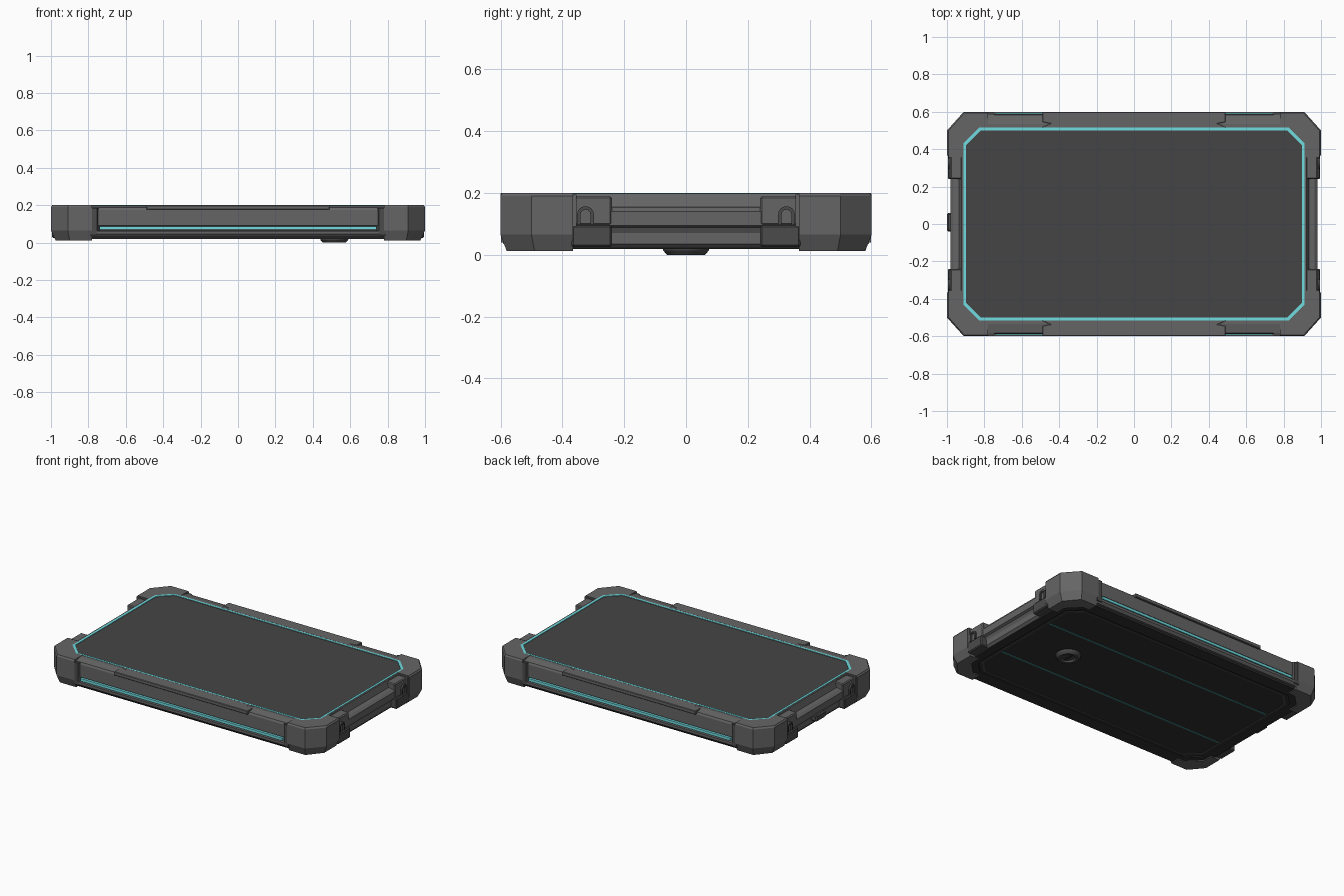
import bpy, bmesh, math
from mathutils import Vector

if "Cube" in bpy.data.objects:
    bpy.data.objects.remove(bpy.data.objects["Cube"])


def material(name, r, g, b):
    m = bpy.data.materials.new(name)
    m.diffuse_color = (r, g, b, 1)
    m.use_nodes = True
    m.node_tree.nodes["Principled BSDF"].inputs["Base Color"].default_value = m.diffuse_color
    return m


GREY = material("shell_grey", 0.13, 0.13, 0.13)
DARK = material("rubber_dark", 0.07, 0.07, 0.07)
BLACK = material("base_black", 0.03, 0.03, 0.03)
GLASS = material("glass", 0.06, 0.06, 0.06)
CYAN = material("cyan_trim", 0.16, 0.72, 0.75)
TEAL = material("teal_trim", 0.06, 0.30, 0.30)


def place(axis, u, v, w):
    return {"X": (w, u, v), "Y": (u, w, v), "Z": (u, v, w)}[axis]


def finish(name, bm, mat, mirror="", bevel=0):
    bmesh.ops.recalc_face_normals(bm, faces=bm.faces)
    me = bpy.data.meshes.new(name)
    bm.to_mesh(me)
    bm.free()
    me.materials.append(mat)
    ob = bpy.data.objects.new(name, me)
    bpy.context.collection.objects.link(ob)
    if bevel:
        b = ob.modifiers.new("bevel", "BEVEL")
        b.width, b.segments, b.limit_method = bevel, 1, "ANGLE"
    if mirror:
        m = ob.modifiers.new("mirror", "MIRROR")
        m.use_axis = ("x" in mirror, "y" in mirror, False)
        m.use_mirror_merge = False
    return ob


def loft(name, loops, mat, mirror="", bevel=0, closed=False):
    """Skin a list of equal-length loops; cap the ends, or close into a ring."""
    bm = bmesh.new()
    rows = [[bm.verts.new(p) for p in lp] for lp in loops]
    n = len(rows[0])
    for a, b in zip(rows, rows[1:] + (rows[:1] if closed else [])):
        for i in range(n):
            j = (i + 1) % n
            bm.faces.new((a[i], a[j], b[j], b[i]))
    if not closed:
        bm.faces.new(rows[0])
        bm.faces.new(rows[-1])
    return finish(name, bm, mat, mirror, bevel)


def prism(name, pts, axis, a, b, mat, mirror="", bevel=0):
    return loft(name, [[place(axis, u, v, w) for u, v in pts] for w in (a, b)],
                mat, mirror, bevel)


def box(name, x, y, z, mat, mirror="", bevel=0):
    pts = [(x[0], y[0]), (x[1], y[0]), (x[1], y[1]), (x[0], y[1])]
    return prism(name, pts, "Z", z[0], z[1], mat, mirror, bevel)


def octagon(x, y, c, z):
    q = [(x, y - c), (x - c, y), (c - x, y), (-x, y - c),
         (-x, c - y), (c - x, -y), (x - c, -y), (x, c - y)]
    return [(u, v, z) for u, v in q]


def ring(name, outer, inner, z0, z1, mat):
    return loft(name, [octagon(*outer, z0), octagon(*outer, z1),
                       octagon(*inner, z1), octagon(*inner, z0)], mat, closed=True)


# Screen slab, glowing screen border, base plate and its raised rim
loft("screen", [octagon(.90, .505, .08, z) for z in (.04, .196)], GLASS)
ring("screen_border", (.912, .516, .086), (.897, .501, .080), .18, .2, CYAN)
loft("base_plate", [octagon(.93, .56, .09, z) for z in (.024, .06)], BLACK)
ring("base_rim", (.94, .57, .09), (.88, .485, .08), .018, .05, BLACK)
ring("base_inner_rim", (.865, .47, .08), (.855, .46, .078), .021, .03, DARK)

# Long side rails with the light strip channel, profile in y-z
long_profile = [(.50, .198), (.535, .198), (.582, .188), (.588, .175), (.588, .092),
                (.575, .088), (.575, .066), (.598, .062), (.598, .045), (.585, .03), (.50, .03)]
prism("long_rail", long_profile, "X", -.79, .79, GREY, "y")
box("light_strip", (-.74, .74), (.57, .594), (.069, .086), CYAN, "y")
prism("rail_end_cheek", [(.735, .57), (.79, .57), (.79, .599), (.755, .599)],
      "Z", .04, .185, DARK, "xy")

# Raised grip bar along the middle of each long edge
prism("edge_grip", [(-.50, .514), (.50, .514), (.45, .537), (.49, .545), (.49, .60),
                    (-.49, .60), (-.49, .545), (-.45, .537)], "Z", .176, .2, GREY, "y", .003)

# Short side rails, stepped and undercut, profile in x-z
short_profile = [(.90, .198), (.922, .198), (.935, .155), (.965, .152), (.98, .14),
                 (.98, .095), (.965, .088), (.955, .07), (.955, .035), (.94, .022), (.89, .022)]
prism("short_rail", short_profile, "Y", -.38, .38, GREY, "x")

# Corner bumpers, tapered at the bottom
outer = [(1, .365), (1, .50), (.91, .60), (.78, .60)]
top = [(.993, .365), (.993, .497), (.907, .594), (.78, .594)]
low = [(.975, .365), (.975, .49), (.90, .58), (.78, .58)]
inner = [(.78, .514), (.828, .514), (.91, .432), (.91, .365)]
loft("corner_bumper", [[(x, y, z) for x, y in o + inner] for o, z in
                       ((low, .012), (outer, .065), (outer, .19), (top, .2))], GREY, "xy")

# Latches beside each corner: lower block, upper block, arched loop
box("latch_base", (.92, .995), (.24, .37), (.025, .095), DARK, "xy", .006)
box("latch_block", (.91, .983), (.24, .37), (.095, .19), GREY, "xy", .006)
box("latch_shoulder", (.92, .993), (.355, .37), (.09, .195), GREY, "xy")


def arch(r, foot):
    pts = [(.325 + r * math.cos(t), .13 + r * math.sin(t))
           for t in [math.pi * i / 8 for i in range(9)]]
    return [(.325 + r, foot)] + pts + [(.325 - r, foot)]


prism("latch_loop", arch(.027, .097) + arch(.016, .097)[::-1], "X", .975, .994, DARK, "xy")

# Port cover on the left side
box("port_cover", (-1, -.95), (-.04, .06), (.055, .10), DARK, bevel=.008)

# Lines and round lens housing on the underside
box("base_line", (-.85, .85), (.215, .225), (.021, .03), TEAL, "y")
lens_profile = [(.078, .03), (.074, .014), (.062, 0), (.046, 0), (.040, .012)]
lens = loft("lens_housing", [[(.515 + r * math.cos(t), r * math.sin(t), z)
            for t in [math.tau * i / 32 for i in range(32)]] for r, z in lens_profile], DARK)
box("lens_bar", (.503, .527), (-.038, .038), (.005, .02), BLACK, bevel=.004)
bpy.context.view_layer.objects.active = lens
lens.select_set(True)
bpy.ops.object.shade_smooth_by_angle(angle=math.radians(25))
